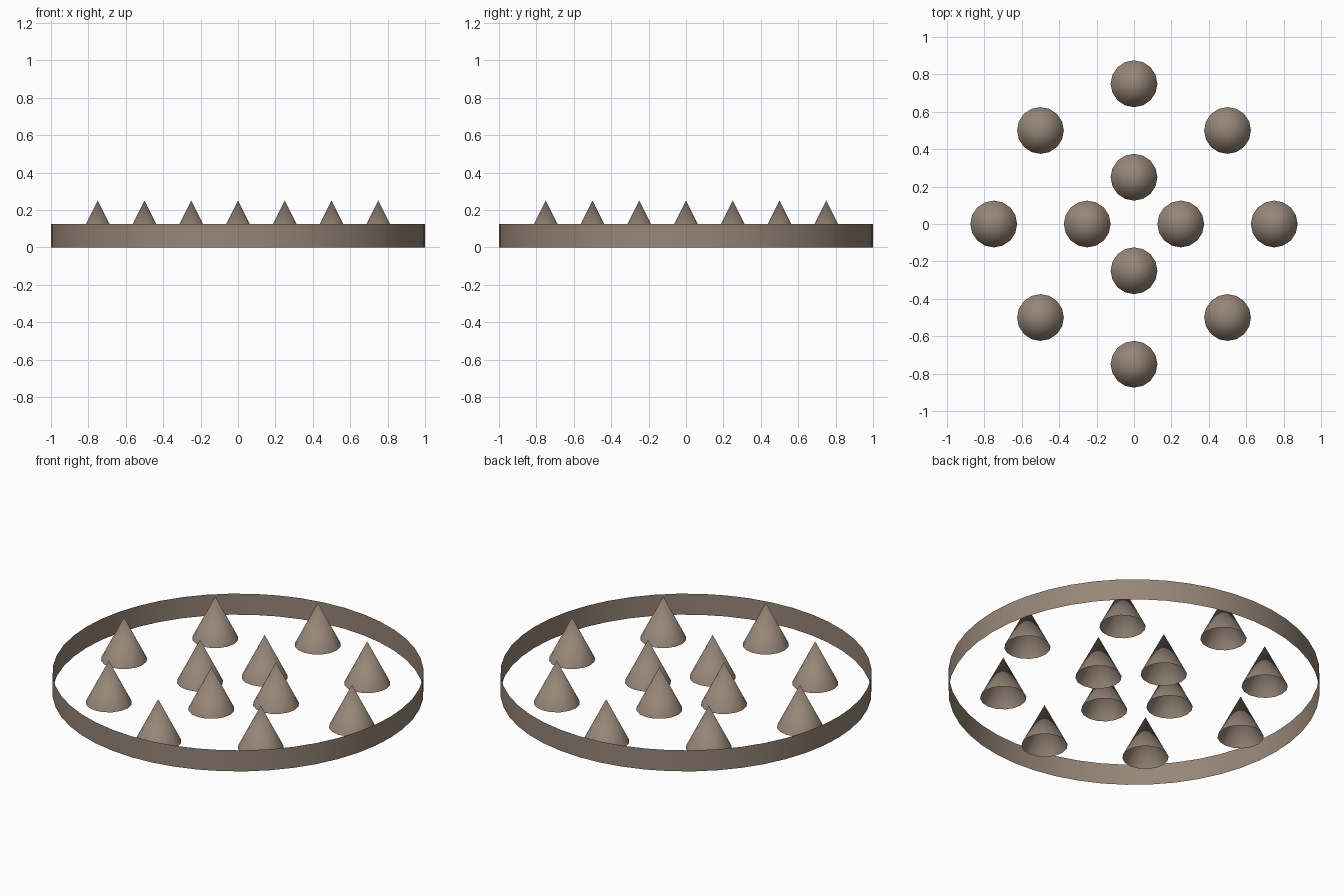
import bpy, bmesh
from mathutils import Matrix

if "Cube" in bpy.data.objects:
    bpy.data.objects.remove(bpy.data.objects["Cube"])

mat = bpy.data.materials.new("warm grey brown")
mat.diffuse_color = (0.305, 0.238, 0.184, 1.0)
mat.use_nodes = True
mat.node_tree.nodes["Principled BSDF"].inputs["Base Color"].default_value = mat.diffuse_color


def open_cone(name, sides, r_bottom, r_top, height, x=0.0, y=0.0):
    """Uncapped cone or tube wall standing on z = 0."""
    bm = bmesh.new()
    bmesh.ops.create_cone(bm, cap_ends=False, segments=sides,
                          radius1=r_bottom, radius2=r_top, depth=height,
                          matrix=Matrix.Translation((0, 0, height / 2)))
    bmesh.ops.remove_doubles(bm, verts=bm.verts, dist=1e-5)
    bmesh.ops.recalc_face_normals(bm, faces=bm.faces)
    # make sure the wall faces outward
    bm.normal_update()
    f = bm.faces[:][0]
    c = f.calc_center_median()
    if f.normal.x * c.x + f.normal.y * c.y < 0:
        bmesh.ops.reverse_faces(bm, faces=bm.faces)
    for f in bm.faces:
        f.smooth = True
    me = bpy.data.meshes.new(name)
    bm.to_mesh(me)
    bm.free()
    me.materials.append(mat)
    ob = bpy.data.objects.new(name, me)
    ob.location = (x, y, 0)
    bpy.context.collection.objects.link(ob)
    return ob


# Thin outer wall
open_cone("outer_ring", 48, 1.0, 1.0, 0.125)

# Spikes: inner cross, outer cross and diagonals
spots = []
for r in (0.25, 0.75):
    spots += [(r, 0), (-r, 0), (0, r), (0, -r)]
spots += [(sx * 0.5, sy * 0.5) for sx in (-1, 1) for sy in (-1, 1)]
for i, (x, y) in enumerate(spots):
    open_cone(f"spike_{i + 1}", 16, 0.125, 0.0, 0.25, x, y)
